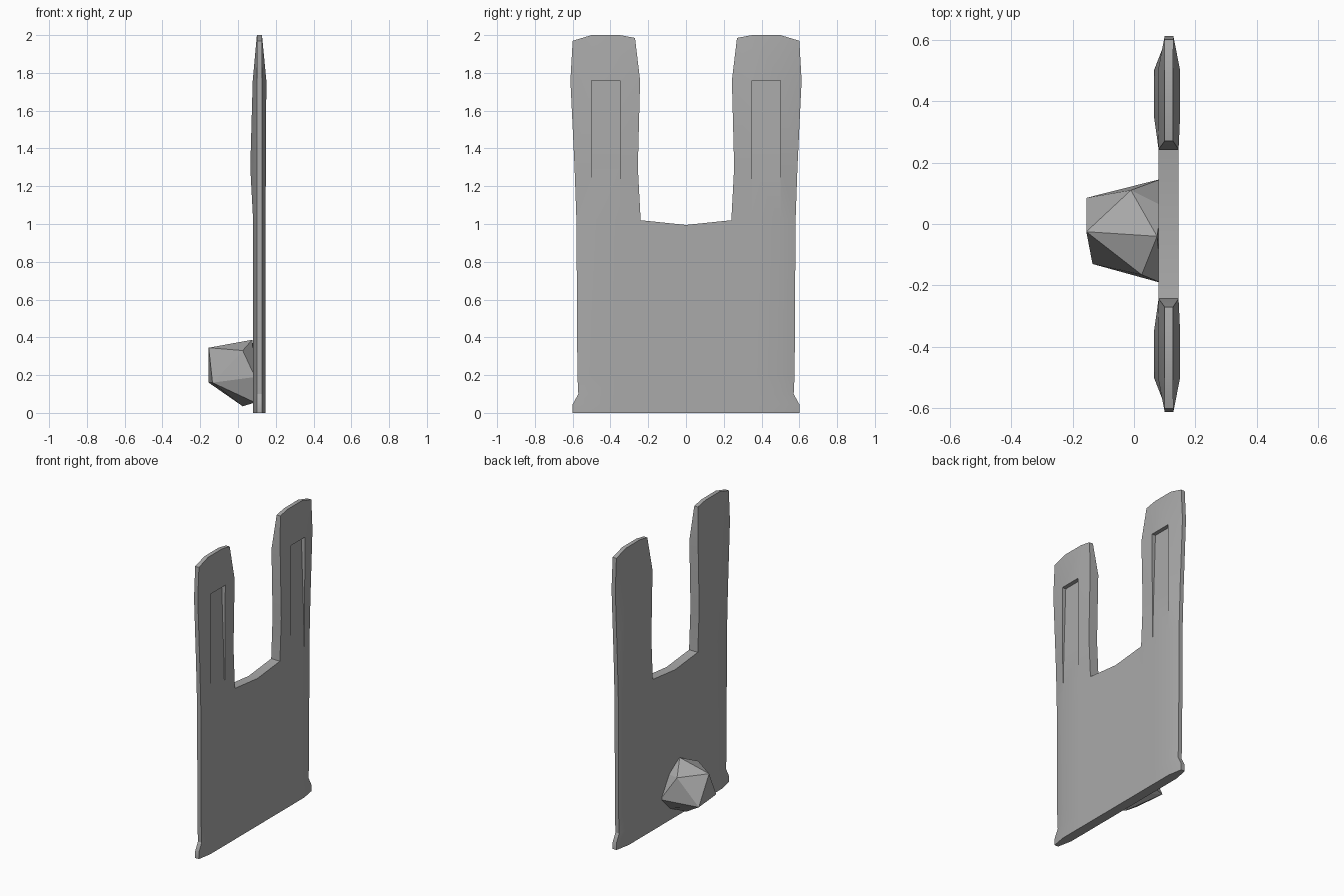
import bpy, bmesh, math

cube = bpy.data.objects.get("Cube")
if cube:
    bpy.data.objects.remove(cube, do_unlink=True)

# Single grey material
grey = bpy.data.materials.new("plain grey")
colour = (0.4, 0.4, 0.4, 1)
grey.diffuse_color = colour
grey.use_nodes = True
grey.node_tree.nodes["Principled BSDF"].inputs["Base Color"].default_value = colour


def finish(bm, name):
    bmesh.ops.recalc_face_normals(bm, faces=bm.faces)
    mesh = bpy.data.meshes.new(name)
    bm.to_mesh(mesh)
    bm.free()
    mesh.materials.append(grey)
    obj = bpy.data.objects.new(name, mesh)
    bpy.context.collection.objects.link(obj)
    return obj


# Outline of one half: height, outer y, inner y, back x and front x at mid width
ROWS = [(0, .60, .24, .08, .145), (.045, .60, .24, .08, .145),
        (.1, .57, .24, .08, .145), (.2, .575, .24, .08, .145),
        (1.02, .58, .24, .08, .145), (1.3, .59, .255, .065, .148),
        (1.76, .612, .243, .078, .15), (1.97, .60, .27, .1, .127)]
SHOULDER = 4                      # row where the prongs leave the plate
TIP = len(ROWS) - 1
SLOT = (.5, .35)                  # slot edges across the prong
EDGE = (.1, .128)                 # thin outer rim

# Forked plate: two skins on one grid, closed round the outline
bm = bmesh.new()
grid = []
for r, (z, outer, inner, back, front) in enumerate(ROWS):
    columns = [outer, *SLOT, inner] + ([0] if r <= SHOULDER else [])
    row = []
    for c, y in enumerate(columns):
        skins = (back, front)
        if c == 0:
            skins = EDGE
        elif c == 3 and r > SHOULDER:
            skins = (max(back, .08), min(front, .145))
        height = z
        if r == TIP and c:
            height = 1.985 if c == 3 else 2
        if r == SHOULDER and c == 4:
            height = .995
        row.append([bm.verts.new((x, y, height)) for x in skins])
    grid.append(row)


def wall(a, b):
    bm.faces.new((a[0], a[1], b[1], b[0]))


slot_faces = []
for r in range(TIP):
    low, high = grid[r], grid[r + 1]
    for c in range(min(len(low), len(high)) - 1):
        for side in (0, 1):
            face = bm.faces.new([v[side] for v in (low[c], low[c + 1], high[c + 1], high[c])])
            if side and c == 1 and SHOULDER <= r < TIP - 1:
                slot_faces.append(face)
    wall(low[0], high[0])
    if r >= SHOULDER:
        wall(low[3], high[3])
for row, span in ((grid[0], range(4)), (grid[SHOULDER], [3]), (grid[TIP], range(3))):
    for c in span:
        wall(row[c], row[c + 1])

# Slot that deepens from nothing at the shoulder toward the tip
bmesh.ops.recalc_face_normals(bm, faces=bm.faces)
result = bmesh.ops.extrude_face_region(bm, geom=slot_faces)
leftover = [f for f in slot_faces if f.is_valid]
if leftover:
    bmesh.ops.delete(bm, geom=leftover, context='FACES')
for v in result["geom"]:
    if isinstance(v, bmesh.types.BMVert):
        v.co.x -= .027 * (v.co.z - 1.02) / .74
bmesh.ops.remove_doubles(bm, verts=bm.verts, dist=.0005)

plate = finish(bm, "forked_plate")
mirror = plate.modifiers.new("mirror", 'MIRROR')
mirror.use_axis = (False, True, False)
mirror.use_clip = True
bpy.context.view_layer.objects.active = plate
plate.select_set(True)
bpy.ops.object.shade_smooth_by_angle(angle=math.radians(30))

# Faceted knob on the back, its base sunk into the plate
KNOB = [(-.155, -.025, .345), (-.155, .085, .16), (-.135, -.13, .16),
        (-.01, .11, .33), (.075, -.04, .387), (.025, -.165, .33),
        (.025, -.04, .035), (.09, .147, .17), (.09, .06, .31),
        (.09, -.192, .19), (.09, -.14, .055), (.09, .06, .08)]
bm = bmesh.new()
for point in KNOB:
    bm.verts.new(point)
hull = bmesh.ops.convex_hull(bm, input=bm.verts)
unused = [v for v in bm.verts if not v.link_faces]
bmesh.ops.delete(bm, geom=unused, context='VERTS')
finish(bm, "faceted_knob")
